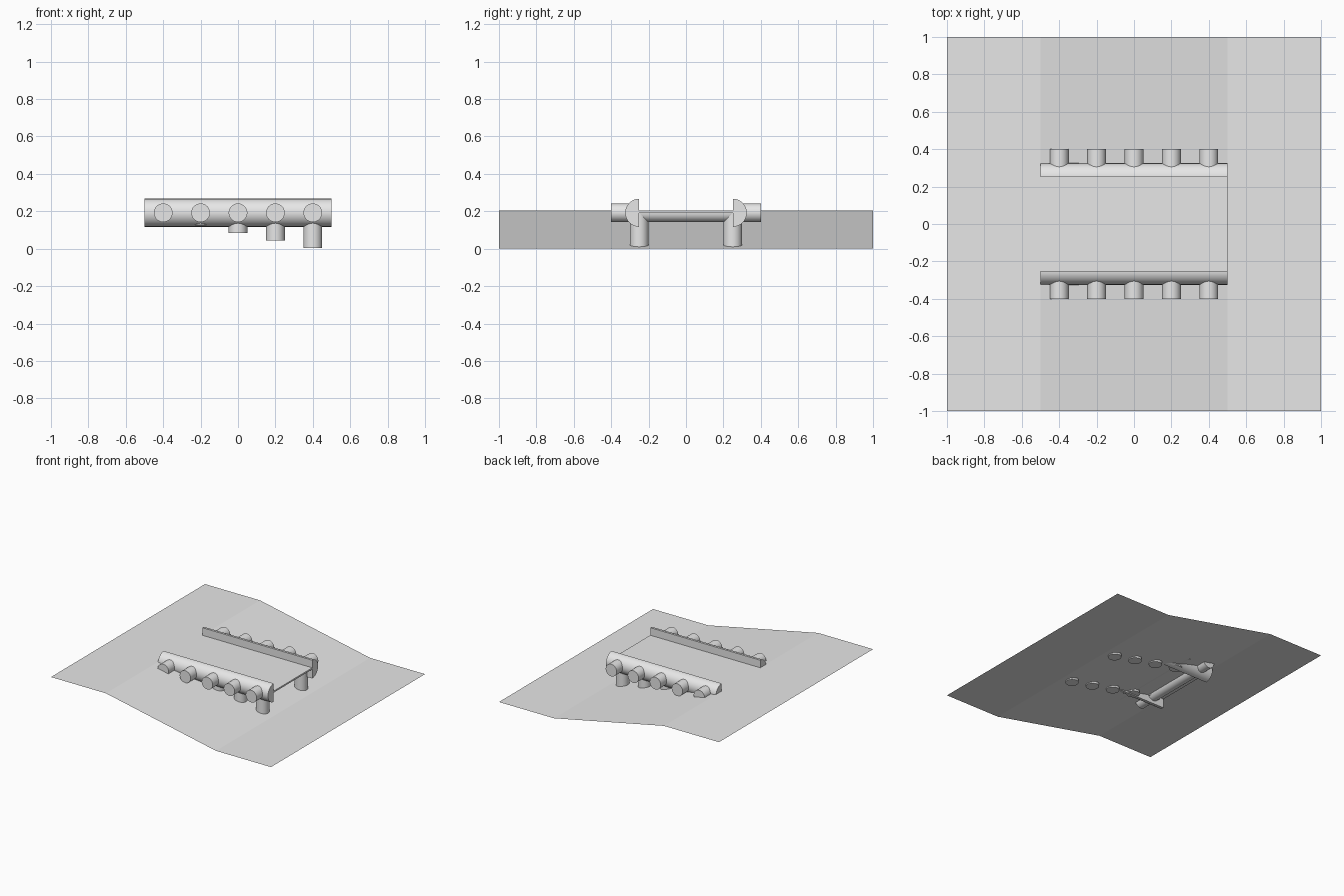
import bpy, bmesh, math
from mathutils import Vector

if "Cube" in bpy.data.objects:
    bpy.data.objects.remove(bpy.data.objects["Cube"])

LOW, HIGH, AXIS = 0.0, 0.205, 0.192   # ground levels and height of the log axes

grey = bpy.data.materials.new("light grey")
grey.diffuse_color = (0.8, 0.8, 0.8, 1)
grey.use_nodes = True
grey.node_tree.nodes["Principled BSDF"].inputs["Base Color"].default_value = grey.diffuse_color


def arc(r, a0, a1, n):
    full = abs(a1 - a0) >= 360
    return [(r * math.cos(math.radians(a0 + (a1 - a0) * i / n)),
             r * math.sin(math.radians(a0 + (a1 - a0) * i / n)))
            for i in range(n if full else n + 1)]


def extrude(name, profile, origin, u, v, depth, solid=True):
    """Extrude a profile lying in the u, v plane along depth."""
    o, u, v, d = Vector(origin), Vector(u), Vector(v), Vector(depth)
    bm = bmesh.new()
    a = [bm.verts.new(o + u * p + v * q) for p, q in profile]
    b = [bm.verts.new(o + u * p + v * q + d) for p, q in profile]
    n = len(a)
    for i in range(n if solid else n - 1):
        j = (i + 1) % n
        bm.faces.new((a[i], a[j], b[j], b[i]))
    if solid:
        bm.faces.new(a[::-1])
        bm.faces.new(b)
        bmesh.ops.recalc_face_normals(bm, faces=bm.faces)
    me = bpy.data.meshes.new(name)
    bm.to_mesh(me)
    bm.free()
    me.materials.append(grey)
    ob = bpy.data.objects.new(name, me)
    bpy.context.collection.objects.link(ob)
    if solid:
        bpy.ops.object.select_all(action='DESELECT')
        ob.select_set(True)
        bpy.context.view_layer.objects.active = ob
        bpy.ops.object.shade_smooth_by_angle(angle=math.radians(30))
    return ob


X, Y, Z = (1, 0, 0), (0, 1, 0), (0, 0, 1)

# Ground sheet: high flat, slope, low flat
extrude("ground", [(-1, HIGH), (-0.5, HIGH), (0.5, LOW), (1, LOW)],
        (0, -1, 0), X, Z, (0, 2, 0), solid=False)

# Deck plate level with the high ground
extrude("deck", [(-0.25, AXIS), (0.25, AXIS), (0.25, HIGH), (-0.25, HIGH)],
        (-0.5, 0, 0), Y, Z, (1, 0, 0))

# Half-round side rails, flat face inward
for s, side in ((-1, "front"), (1, "back")):
    extrude(side + "_rail", arc(0.075, -90, 90, 24),
            (-0.5, s * 0.25, AXIS), (0, s, 0), Z, (1, 0, 0))

for i in range(5):
    x = -0.4 + 0.2 * i
    # Cross log: half round below the deck, full round ends
    extrude(f"cross_log_{i}", arc(0.05, 180, 360, 16),
            (x, -0.27, AXIS), X, Z, (0, 0.54, 0))
    foot = HIGH * (0.5 - x) - 0.018
    for s, side in ((-1, "front"), (1, "back")):
        extrude(f"{side}_log_end_{i}", arc(0.05, 0, 360, 32),
                (x, s * 0.26, AXIS), X, Z, (0, s * 0.14, 0))
        # Post sunk slightly into the slope
        extrude(f"{side}_post_{i}", arc(0.05, 0, 360, 32),
                (x, s * 0.25, foot), X, Y, (0, 0, AXIS - foot))
